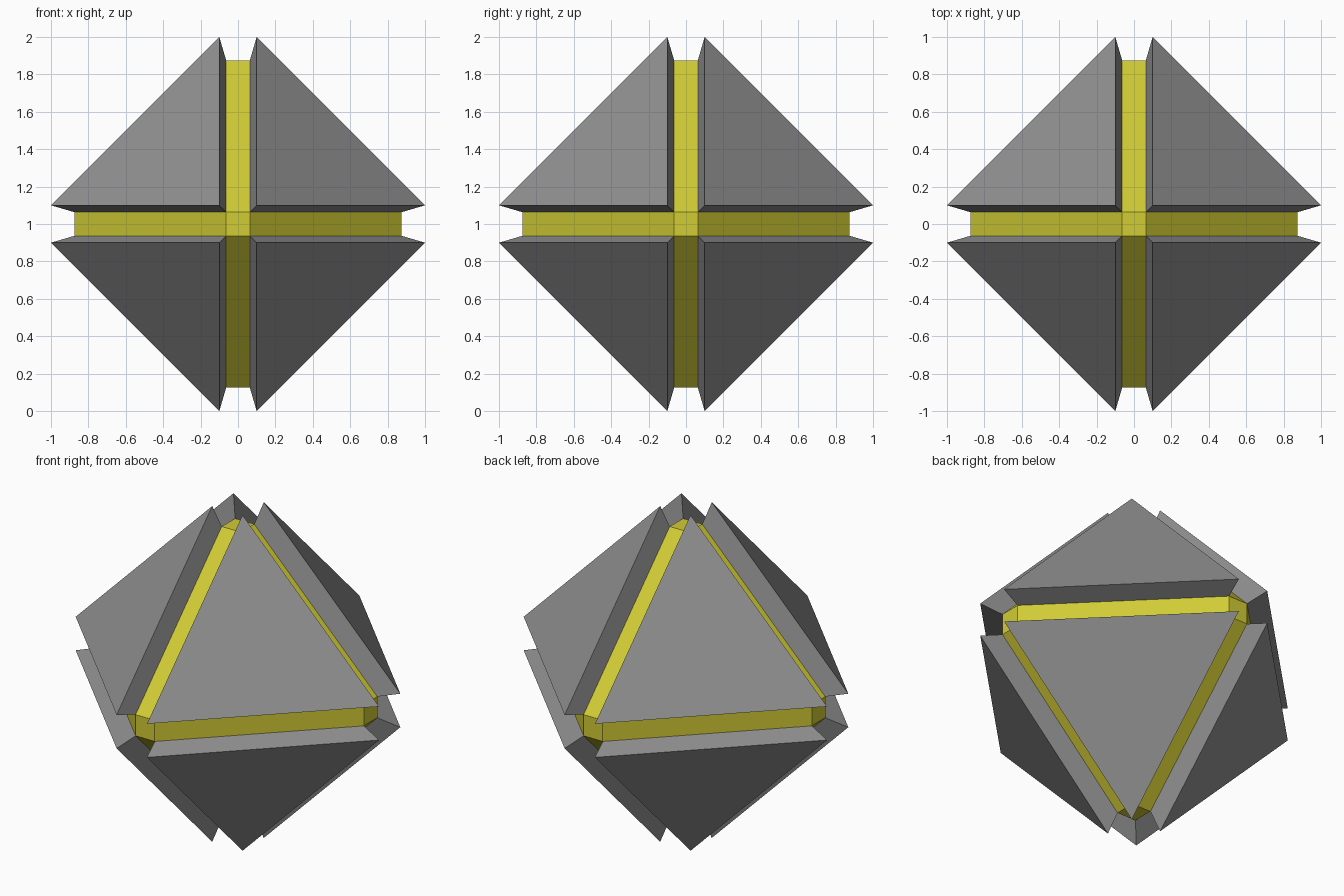
import bpy, bmesh
from itertools import product

if "Cube" in bpy.data.objects:
    bpy.data.objects.remove(bpy.data.objects["Cube"])

CENTRE = (0, 0, 1)
INNER = (0.874, 0.063)   # long and short coordinate of the core corners
OUTER = (1.0, 0.1)       # same for the raised plate corners


def corners(long, short):
    """Triangle corners of the all-positive octant."""
    return [tuple(long if i == k else short for i in range(3)) for k in range(3)]


def make_object(name, bm, colour):
    bmesh.ops.recalc_face_normals(bm, faces=bm.faces)
    mesh = bpy.data.meshes.new(name)
    bm.to_mesh(mesh)
    bm.free()
    mat = bpy.data.materials.new(name + "_colour")
    mat.diffuse_color = (*colour, 1)
    mat.use_nodes = True
    mat.node_tree.nodes["Principled BSDF"].inputs["Base Color"].default_value = mat.diffuse_color
    mesh.materials.append(mat)
    obj = bpy.data.objects.new(name, mesh)
    obj.location = CENTRE
    bpy.context.collection.objects.link(obj)
    return obj


# Yellow core: octahedron with bevelled edges, open under the plates
bm = bmesh.new()
for signs in product((-1, 1), repeat=3):
    for c in corners(*INNER):
        bm.verts.new([a * s for a, s in zip(c, signs)])
bmesh.ops.convex_hull(bm, input=bm.verts)
bmesh.ops.dissolve_limit(bm, angle_limit=0.02, verts=bm.verts, edges=bm.edges)
bmesh.ops.delete(bm, geom=[f for f in bm.faces if len(f.verts) == 3],
                 context='FACES_ONLY')
make_object("bevelled_core", bm, (0.64, 0.6, 0.035))

# Dark grey plates: one flared triangle, mirrored into all eight octants
bm = bmesh.new()
base = [bm.verts.new(c) for c in corners(*INNER)]
rim = [bm.verts.new(c) for c in corners(*OUTER)]
bm.faces.new(rim)
for i in range(3):
    j = (i + 1) % 3
    bm.faces.new((base[i], base[j], rim[j], rim[i]))
plates = make_object("triangular_plates", bm, (0.28, 0.28, 0.28))
# outer face must point away from the centre
if plates.data.polygons[0].normal.x < 0:
    plates.data.flip_normals()
mirror = plates.modifiers.new("octants", 'MIRROR')
mirror.use_axis = (True, True, True)
mirror.use_mirror_merge = False
